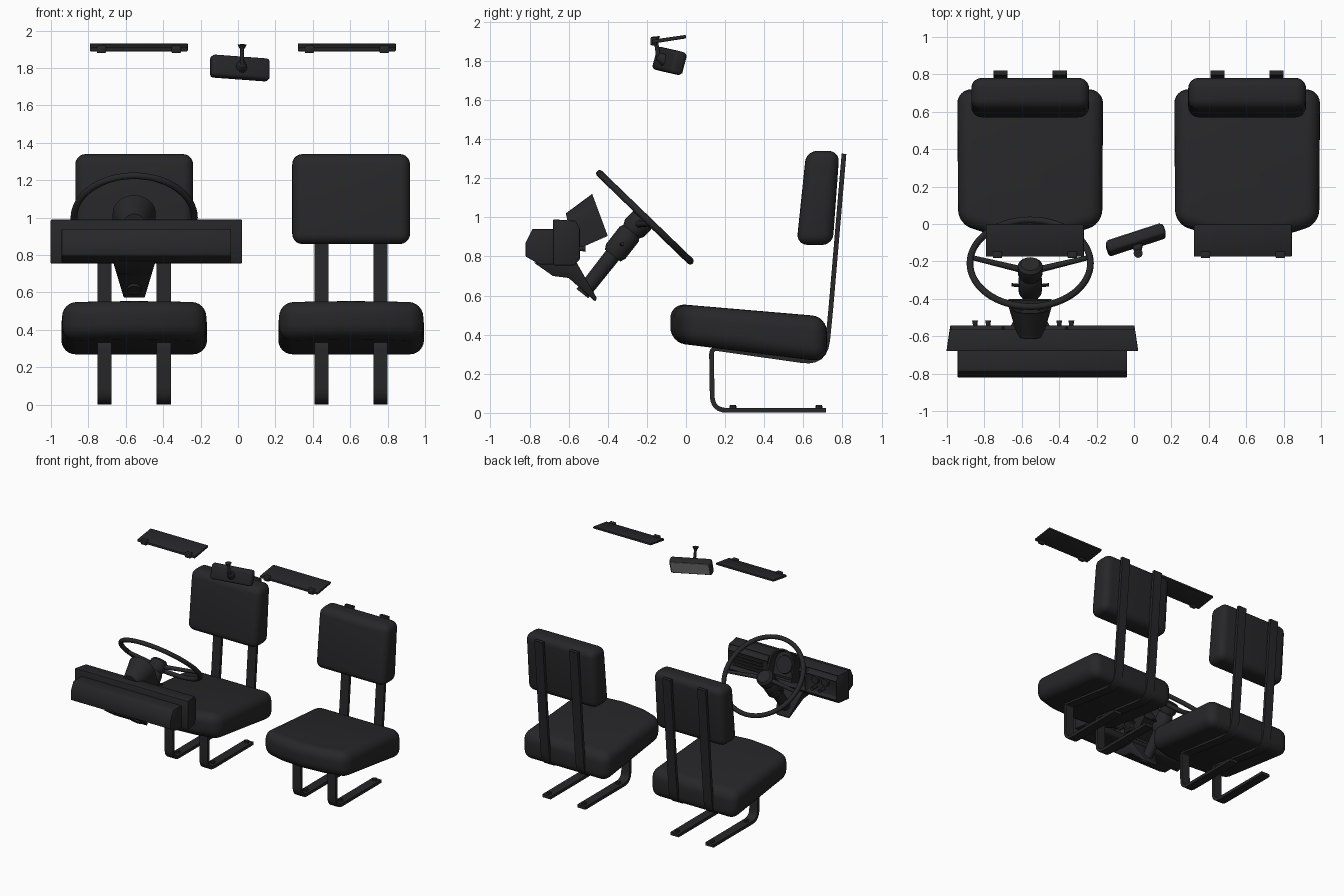
import bpy, bmesh, math
from mathutils import Vector, Matrix, Euler

if "Cube" in bpy.data.objects:
    bpy.data.objects.remove(bpy.data.objects["Cube"])


def material(name, col):
    m = bpy.data.materials.new(name)
    m.diffuse_color = (*col, 1)
    m.use_nodes = True
    m.node_tree.nodes["Principled BSDF"].inputs["Base Color"].default_value = m.diffuse_color
    return m


DARK = material("dark_trim", (0.02, 0.02, 0.022))
GLASS = material("mirror_glass", (0.2, 0.2, 0.2))


def finish(name, bm, bevel=0, segs=3, mat=DARK):
    bmesh.ops.recalc_face_normals(bm, faces=bm.faces[:])
    if bevel:
        edges = [e for e in bm.edges if len(e.link_faces) == 2 and e.calc_face_angle() > 0.5]
        bmesh.ops.bevel(bm, geom=edges, offset=bevel, segments=segs, profile=0.5,
                        affect='EDGES', clamp_overlap=True)
    me = bpy.data.meshes.new(name)
    bm.to_mesh(me)
    bm.free()
    me.materials.append(mat)
    ob = bpy.data.objects.new(name, me)
    bpy.context.collection.objects.link(ob)
    bpy.ops.object.select_all(action='DESELECT')
    bpy.context.view_layer.objects.active = ob
    ob.select_set(True)
    bpy.ops.object.shade_smooth_by_angle(angle=math.radians(35))
    return ob


def loft_bm(rings):
    """Skin a list of equal point rings and cap both ends."""
    bm = bmesh.new()
    vs = [[bm.verts.new(p) for p in r] for r in rings]
    n = len(rings[0])
    for a, b in zip(vs, vs[1:]):
        for i in range(n):
            j = (i + 1) % n
            bm.faces.new((a[i], a[j], b[j], b[i]))
    bm.faces.new(vs[0][::-1])
    bm.faces.new(vs[-1])
    return bm


def loft(name, rings, bevel=0, segs=3, mat=DARK):
    return finish(name, loft_bm(rings), bevel, segs, mat)


def slab(name, prof, x0, x1, bevel=0, segs=3):
    """Extrude a (y, z) profile along x."""
    return loft(name, [[(x, y, z) for y, z in prof] for x in (x0, x1)], bevel, segs)


def box(name, c, s, bevel=0, rot=Matrix.Identity(3), off=(0, 0, 0), mat=DARK):
    ring = [(-.5, -.5), (.5, -.5), (.5, .5), (-.5, .5)]
    pts = [[Vector(c) + rot @ (Vector((x * s[0], k * s[1], z * s[2])) + Vector(off))
            for x, z in ring] for k in (-.5, .5)]
    return loft(name, pts, bevel, 3, mat)


def rod(name, stops, n=24, bevel=0):
    """Round bar through (point, radius) stops on a straight axis."""
    q = (Vector(stops[-1][0]) - Vector(stops[0][0])).to_track_quat('Z', 'Y')
    rings = [[Vector(p) + q @ Vector((r * math.cos(2 * math.pi * i / n),
              r * math.sin(2 * math.pi * i / n), 0)) for i in range(n)] for p, r in stops]
    return loft(name, rings, bevel)


def rounded(path, radii, n=6):
    """Fillet the inner corners of a polyline."""
    out = [Vector(path[0])]
    for a, b, c, r in zip(path, path[1:], path[2:], radii):
        a, b, c = Vector(a), Vector(b), Vector(c)
        p, q = b + (a - b).normalized() * r, b + (c - b).normalized() * r
        for i in range(n + 1):
            t = i / n
            out.append(p * (1 - t) ** 2 + b * 2 * t * (1 - t) + q * t * t)
    return out + [Vector(path[-1])]


def strap(name, path, x, w, t):
    rings = []
    for i, p in enumerate(path):
        d = (path[min(i + 1, len(path) - 1)] - path[max(i - 1, 0)]).normalized()
        nrm = Vector((-d.y, d.x)) * t / 2
        a, b = p + nrm, p - nrm
        rings.append([(x - w / 2, a.x, a.y), (x + w / 2, a.x, a.y),
                      (x + w / 2, b.x, b.y), (x - w / 2, b.x, b.y)])
    loft(name, rings)


# Seats: cushion, backrest and two bent flat-bar frames each
frame = rounded([(0.808, 1.325), (0.738, 0.5), (0.712, 0.25), (0.13, 0.333),
                 (0.135, 0.013), (0.715, 0.013)], [0.1, 0.12, 0.035, 0.075])
outline = [(0.39, 0.72), (0.385, 0.0), (0.2, -0.06), (0, -0.08),
           (-0.2, -0.06), (-0.385, 0.0), (-0.39, 0.72)]
for side, cx in (("driver", -0.555), ("passenger", 0.605)):
    low = [(cx + x, y, 0.36 - 0.125 * (y + 0.08)) for x, y in outline]
    top = [(cx + x, y, 0.56 - 0.085 * (y + 0.08)) for x, y in outline]
    loft(side + "_seat_cushion", [low, top], 0.075, 6)
    slab(side + "_backrest", [(0.565, 0.86), (0.75, 0.858), (0.785, 1.34), (0.615, 1.34)],
         cx - 0.315, cx + 0.315, 0.055, 5)
    for s in (-1, 1):
        fx = cx + s * 0.158
        strap(side + "_seat_frame", frame, fx, 0.075, 0.024)
        for y in (0.24, 0.68):
            rod(side + "_floor_bolt", [((fx, y, 0.02), 0.02), ((fx, y, 0.04), 0.016)], 8)

# Sun visors with clips
for cx in (-0.53, 0.582):
    slab("sun_visor", [(-0.175, 1.888), (0, 1.915), (0, 1.933), (-0.175, 1.908)],
         cx - 0.262, cx + 0.262, 0.006, 2)
    for s in (-1, 1):
        box("visor_clip", (cx + s * 0.2, -0.165, 1.9), (0.05, 0.035, 0.04), 0.006)

# Rear-view mirror
rot = Euler((math.radians(-14), math.radians(4), math.radians(18))).to_matrix()
mc = (0.01, -0.085, 1.8)
box("mirror_housing", mc, (0.325, 0.065, 0.12), 0.018, rot)
box("mirror_glass", mc, (0.295, 0.004, 0.095), 0, rot, (0, 0.033, 0), GLASS)
rod("mirror_socket", [((0.015, -0.1, 1.8), 0.035), ((0.022, -0.145, 1.825), 0.02)], 16, 0.004)
rod("mirror_stalk", [((0.022, -0.14, 1.815), 0.012), ((0.022, -0.155, 1.91), 0.01)], 12)
rod("mirror_mount", [((0.022, -0.155, 1.905), 0.014), ((0.022, -0.157, 1.925), 0.024)], 16)

# Dashboard: main body with three recessed panels facing the driver
prof = [(-0.68, 0.99), (-0.56, 0.982), (-0.54, 0.94), (-0.54, 0.79), (-0.57, 0.755), (-0.68, 0.755)]
bm = loft_bm([[(-0.49 + s * (0.513 - 0.15 * (y + 0.68)), y, z) for y, z in prof] for s in (-1, 1)])
bmesh.ops.recalc_face_normals(bm, faces=bm.faces[:])
for x in (-0.7, -0.36):
    bmesh.ops.bisect_plane(bm, geom=bm.verts[:] + bm.edges[:] + bm.faces[:],
                           plane_co=(x, 0, 0), plane_no=(1, 0, 0))
rear = [f for f in bm.faces if f.normal.y > 0.9]
bmesh.ops.inset_individual(bm, faces=rear, thickness=0.016, depth=0)
bmesh.ops.translate(bm, verts=list({v for f in rear for v in f.verts}), vec=(0, -0.03, 0))
finish("dashboard", bm, 0.006, 2)
slab("dashboard_front", [(-0.67, 0.94), (-0.785, 0.94), (-0.82, 0.87), (-0.82, 0.80),
                         (-0.75, 0.76), (-0.67, 0.76)], -0.943, -0.037, 0.004, 2)

# Dashboard controls
for x in (-0.85, -0.78, -0.4, -0.335):
    rod("dash_knob", [((x, -0.58, 0.84), 0.012), ((x, -0.535, 0.84), 0.012),
                      ((x, -0.515, 0.84), 0.016)], 12)
for x in (-0.87, -0.78):
    rod("dash_dial", [((x, -0.58, 0.9), 0.034), ((x, -0.55, 0.9), 0.03)], 20)
for i in range(4):
    box("vent_slat", (-0.17, -0.56, 0.825 + i * 0.027), (0.26, 0.02, 0.008))


# Instrument hood: arched outline lofted from small rear to open front
def arch(base, top, w):
    b, t = Vector((-0.555, *base)), Vector((-0.555, *top))
    uv = [(-w, 0), (w, 0)]
    uv += [(w * math.cos(math.pi * i / 14), 0.55 + 0.45 * math.sin(math.pi * i / 14))
           for i in range(15)]
    return [b.lerp(t, v) + Vector((u, 0, 0)) for u, v in uv]


loft("instrument_hood", [arch((-0.57, 0.83), (-0.615, 1.02), 0.07),
                         arch((-0.40, 0.905), (-0.48, 1.12), 0.115),
                         arch((-0.408, 0.92), (-0.477, 1.107), 0.101),
                         arch((-0.46, 0.905), (-0.525, 1.08), 0.09)])
rod("speed_dial", [((-0.555, -0.5, 0.985), 0.072), ((-0.555, -0.478, 0.993), 0.068)])

# Steering column cover, tapering toward its lower end
cover = [(-0.78, 0.77), (-0.68, 0.70), (-0.60, 0.69), (-0.465, 0.57), (-0.455, 0.585), (-0.56, 0.77)]
loft("column_cover", [[(-0.555 + s * (0.055 + 0.3 * (z - 0.57)), y, z) for y, z in cover]
                      for s in (-1, 1)], 0.005, 2)


# Steering column and wheel
def on(y, z):
    return (-0.555, y, z)


rod("steering_column", [(on(-0.53, 0.61), 0.038), (on(-0.345, 0.845), 0.042)])
rod("column_collar", [(on(-0.375, 0.805), 0.05), (on(-0.36, 0.825), 0.062),
                      (on(-0.29, 0.915), 0.062), (on(-0.275, 0.935), 0.048)])
rod("wheel_hub", [(on(-0.285, 0.925), 0.05), (on(-0.265, 0.945), 0.066),
                  (on(-0.225, 0.985), 0.066), (on(-0.213, 0.997), 0.05)])
for s in (-1, 1):
    rod("wheel_spoke", [((-0.555 + s * 0.04, -0.245, 0.965), 0.018),
                        ((-0.555 + s * 0.318, -0.178, 0.968), 0.013)], 12)
    rod("column_stalk", [((-0.555 + s * 0.05, -0.33, 0.86), 0.009),
                         ((-0.555 + s * 0.1, -0.325, 0.865), 0.009)], 10)
bpy.ops.mesh.primitive_torus_add(location=on(-0.21, 1.0), rotation=(math.radians(-44), 0, 0),
                                 major_radius=0.322, minor_radius=0.018,
                                 major_segments=64, minor_segments=12)
wheel = bpy.context.object
wheel.name = "steering_wheel_rim"
wheel.data.materials.append(DARK)
bpy.ops.object.shade_smooth_by_angle(angle=math.radians(40))
